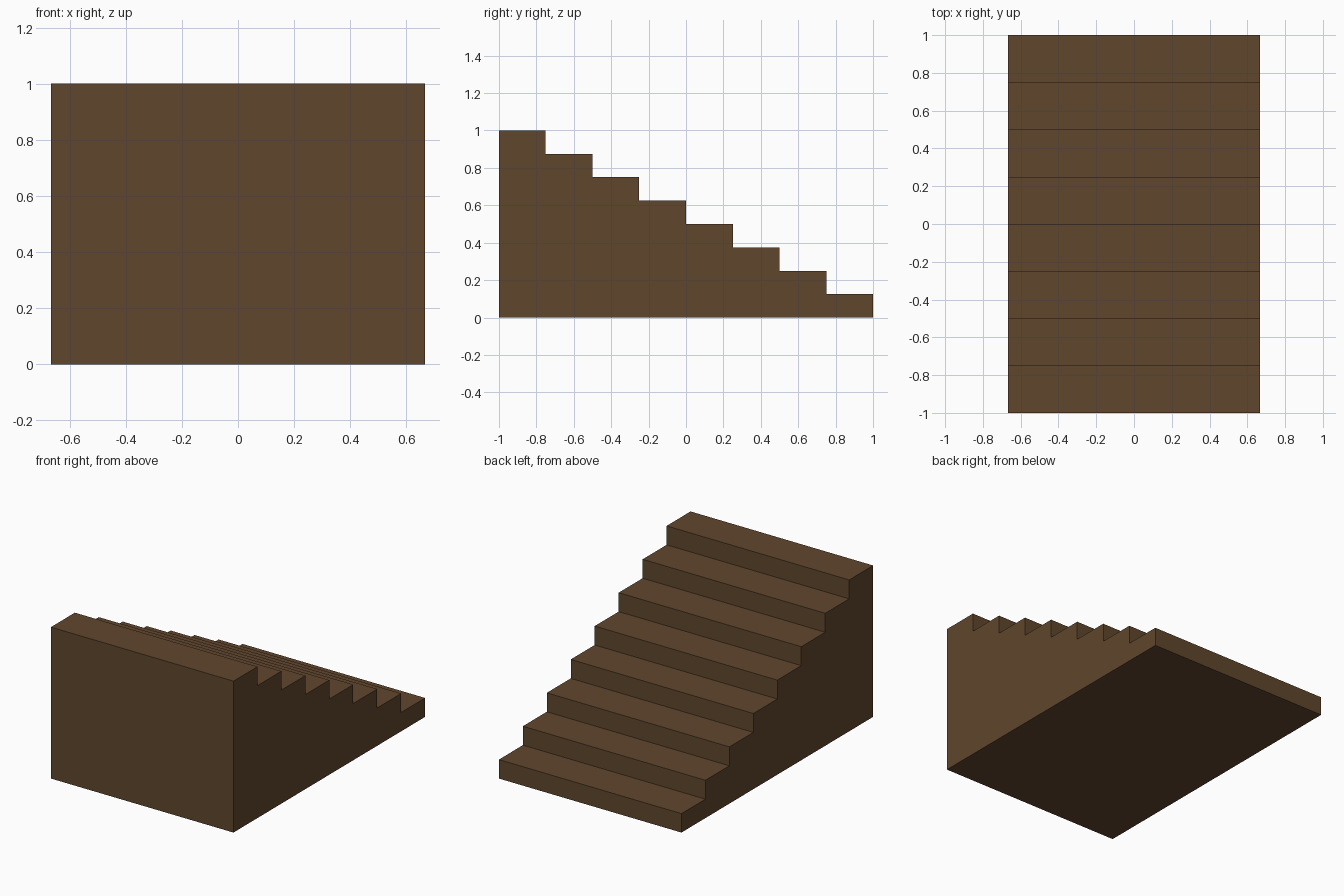
import bpy
import bmesh

if "Cube" in bpy.data.objects:
    bpy.data.objects.remove(bpy.data.objects["Cube"])

STEPS = 8
HALF_WIDTH = 0.667
TREAD = 2.0 / STEPS
RISE = 1.0 / STEPS

# Brown wood material
wood = bpy.data.materials.new("brown_wood")
wood.diffuse_color = (0.117, 0.061, 0.026, 1.0)
wood.use_nodes = True
wood.node_tree.nodes["Principled BSDF"].inputs["Base Color"].default_value = wood.diffuse_color

# Side profile (y, z): flat base and back, then steps descending towards +y
profile = [(1.0, 0.0), (-1.0, 0.0)]
for i in range(STEPS):
    z = 1.0 - i * RISE
    y = -1.0 + i * TREAD
    profile += [(y, z), (y + TREAD, z)]

# Solid staircase: extrude the profile across the width
bm = bmesh.new()
side = bm.faces.new([bm.verts.new((-HALF_WIDTH, y, z)) for y, z in profile])
extruded = bmesh.ops.extrude_face_region(bm, geom=[side], use_keep_orig=True)
moved = [g for g in extruded["geom"] if isinstance(g, bmesh.types.BMVert)]
bmesh.ops.translate(bm, verts=moved, vec=(2 * HALF_WIDTH, 0, 0))
bmesh.ops.recalc_face_normals(bm, faces=bm.faces)

mesh = bpy.data.meshes.new("staircase")
bm.to_mesh(mesh)
bm.free()
mesh.materials.append(wood)
bpy.context.collection.objects.link(bpy.data.objects.new("staircase", mesh))
